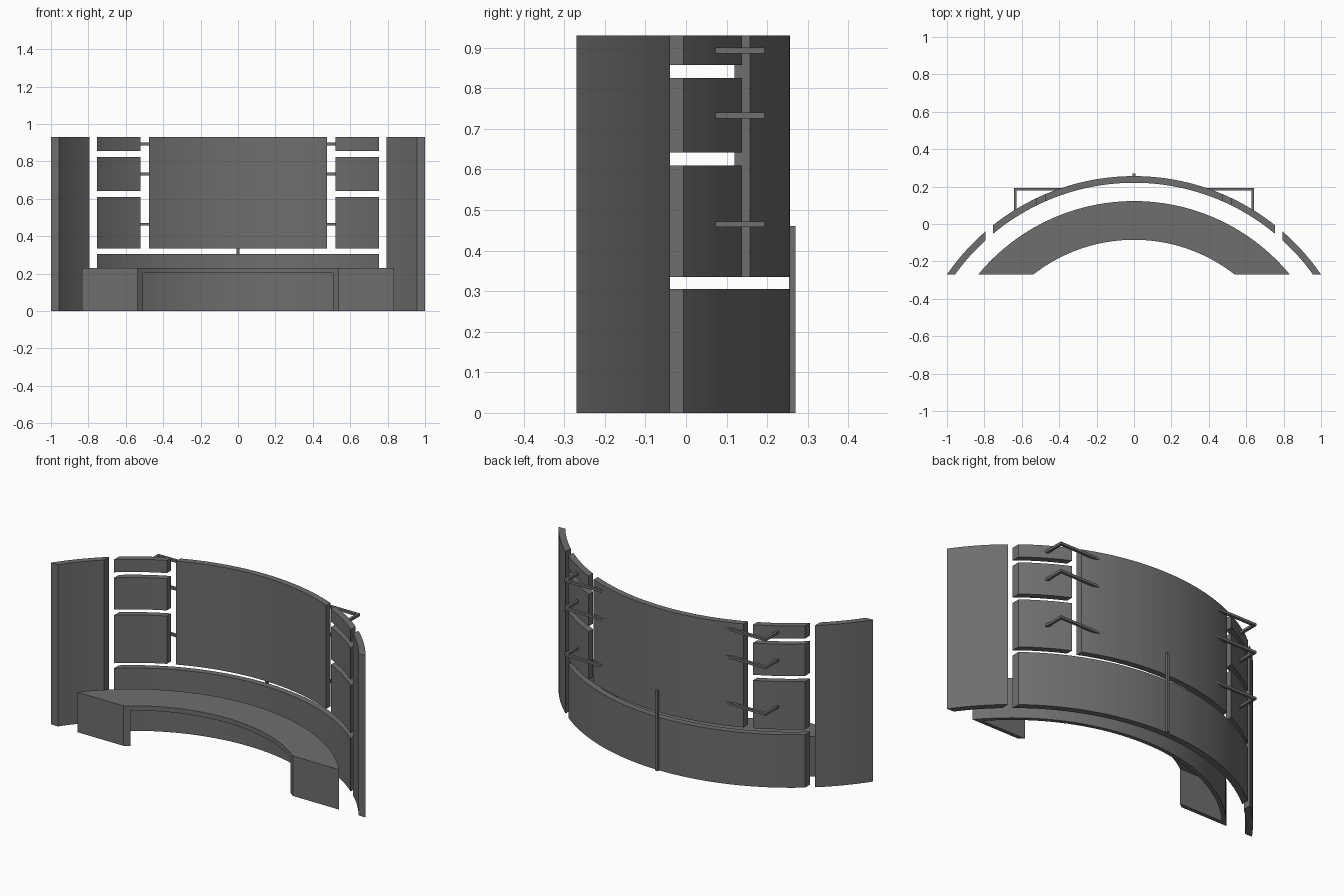
import bpy, bmesh, math

if "Cube" in bpy.data.objects:
    bpy.data.objects.remove(bpy.data.objects["Cube"])

CY = -0.9575            # shared arc centre (x = 0)
FRONT = -0.27           # flat front cut plane
R_OUT, R_IN = 1.2135, 1.178
SEAT_OUT, SEAT_IN = 1.08, 0.873

# Dark grey finish
dark = bpy.data.materials.new("dark_grey")
dark.diffuse_color = (0.156, 0.156, 0.156, 1)
dark.use_nodes = True
dark.node_tree.nodes["Principled BSDF"].inputs["Base Color"].default_value = dark.diffuse_color


def x_at(r, y):
    return math.sqrt(r * r - (y - CY) ** 2)


def arc(r, x0, x1, n):
    a0, a1 = math.asin(x0 / r), math.asin(x1 / r)
    return [(r * math.sin(a0 + (a1 - a0) * i / n),
             CY + r * math.cos(a0 + (a1 - a0) * i / n)) for i in range(n + 1)]


def strip(name, side_a, side_b, z0, z1):
    """Solid between two matching plan curves, from z0 to z1."""
    bm = bmesh.new()
    rows = [[bm.verts.new((x, y, z)) for x, y in s]
            for s, z in ((side_a, z0), (side_b, z0), (side_b, z1), (side_a, z1))]
    for i in range(len(side_a) - 1):
        for k in range(4):
            p, q = rows[k], rows[(k + 1) % 4]
            bm.faces.new((p[i], p[i + 1], q[i + 1], q[i]))
    for i in (0, -1):
        bm.faces.new([r[i] for r in rows])
    bmesh.ops.recalc_face_normals(bm, faces=bm.faces)
    me = bpy.data.meshes.new(name)
    bm.to_mesh(me)
    bm.free()
    me.materials.append(dark)
    ob = bpy.data.objects.new(name, me)
    bpy.context.collection.objects.link(ob)
    return ob


def panel(name, x0, x1, z0, z1, n):
    return strip(name, arc(R_OUT, x0, x1, n), arc(R_IN, x0, x1, n), z0, z1)


def box(name, x0, x1, y0, y1, z0, z1):
    return strip(name, [(x0, y0), (x1, y0)], [(x0, y1), (x1, y1)], z0, z1)


# Central wall panels
panel("main_back_panel", -0.477, 0.477, 0.335, 0.93, 32)
panel("lower_back_panel", -0.753, 0.753, 0.0, 0.305, 48)

# Bench: curved seat top and rear skirt, open at the front
xo, xi = x_at(SEAT_OUT, FRONT), x_at(SEAT_IN, FRONT)
strip("seat_top", arc(SEAT_OUT, -xo, xo, 48), arc(SEAT_IN, -xi, xi, 48), 0.203, 0.23)
rs = SEAT_OUT - 0.022
xs = x_at(rs, FRONT)
strip("seat_rear_skirt", arc(SEAT_OUT, -xo, xo, 48), arc(rs, -xs, xs, 48), 0.0, 0.203)

for s, side in ((-1, "left"), (1, "right")):
    # Full-height wings, cut flat at the front
    strip(side + "_wing",
          arc(R_OUT, s * 0.793, s * x_at(R_OUT, FRONT), 10),
          arc(R_IN, s * 0.793, s * x_at(R_IN, FRONT), 10), 0.0, 0.93)
    # Stacked small panels
    for i, (z0, z1) in enumerate(((0.335, 0.61), (0.642, 0.825), (0.857, 0.93))):
        panel(f"{side}_small_panel_{i}", s * 0.522, s * 0.753, z0, z1, 8)
    # Bench end boards
    yb = FRONT + 0.022
    strip(side + "_seat_end",
          [(s * xi, FRONT), (s * x_at(SEAT_IN, yb), yb)],
          [(s * xs, FRONT), (s * x_at(rs, yb), yb)], 0.0, 0.203)
    # L-shaped brackets tying small panels to the main panel
    for i, z in enumerate((0.465, 0.733, 0.893)):
        z0, z1 = z - 0.007, z + 0.007
        box(f"{side}_bracket_bar_{i}", s * 0.37, s * 0.642, 0.178, 0.193, z0, z1)
        box(f"{side}_bracket_arm_{i}", s * 0.627, s * 0.642, 0.072, 0.178, z0, z1)

# Rear centre rod joining lower and main panels
box("centre_rod", -0.0075, 0.0075, 0.254, 0.27, 0.0, 0.46)
